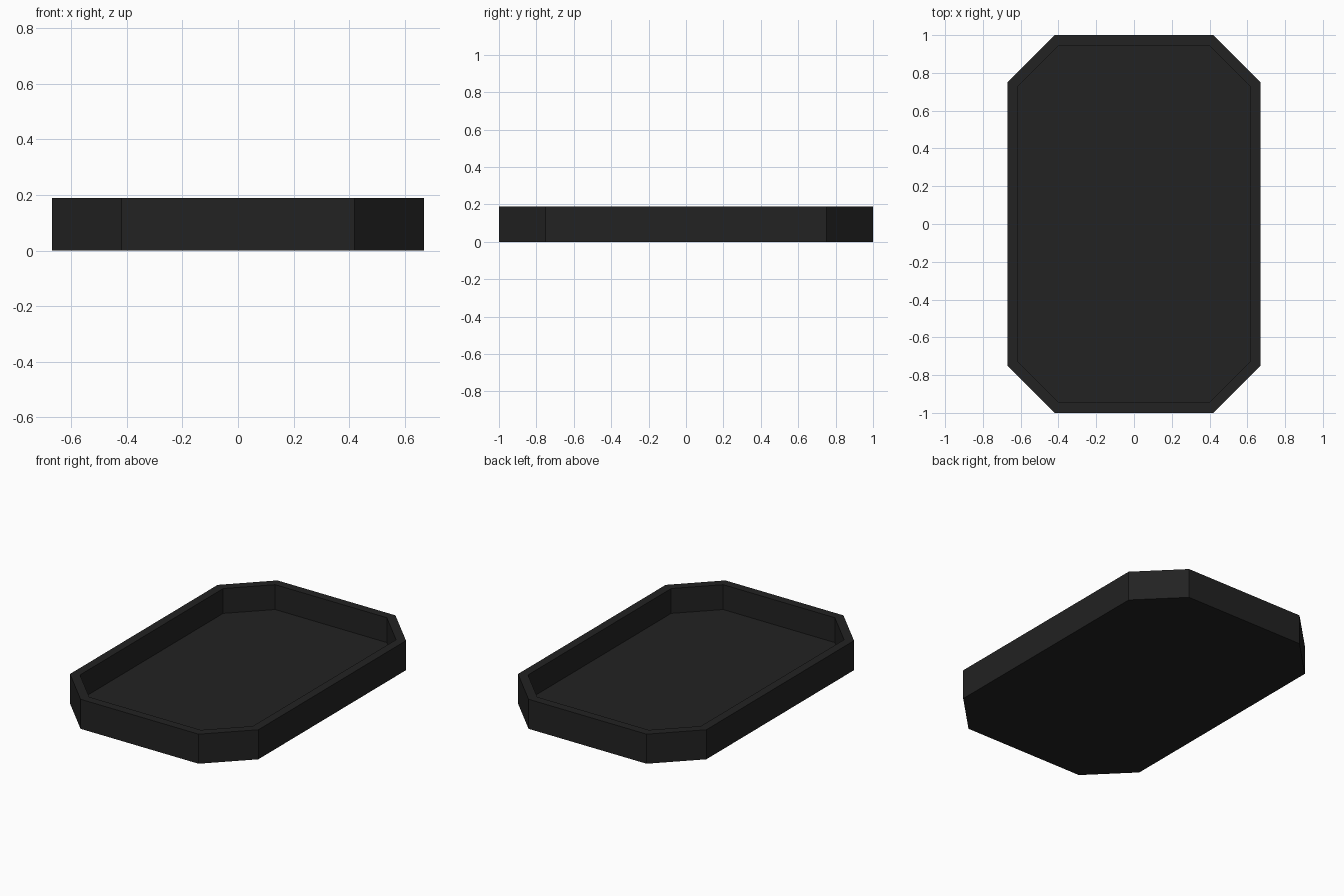
import bpy
import bmesh

if "Cube" in bpy.data.objects:
    bpy.data.objects.remove(bpy.data.objects["Cube"])

HALF_X, HALF_Y, CUT = 0.67, 1.0, 0.25   # outer outline and corner chamfer
HEIGHT, FLOOR, WALL = 0.19, 0.03, 0.055

charcoal = bpy.data.materials.new("charcoal")
charcoal.diffuse_color = (0.016, 0.016, 0.016, 1)
charcoal.use_nodes = True
charcoal.node_tree.nodes["Principled BSDF"].inputs["Base Color"].default_value = charcoal.diffuse_color


def octagon(inset):
    """Chamfered rectangle outline, offset inward by an even wall thickness."""
    x, y = HALF_X - inset, HALF_Y - inset
    c = CUT - inset * (2 - 2 ** 0.5)
    return [(x - c, -y), (x, c - y), (x, y - c), (x - c, y),
            (c - x, y), (-x, y - c), (-x, c - y), (c - x, -y)]


# Tray: outer wall, flat rim, inner wall and floor
bm = bmesh.new()
loops = [[bm.verts.new((x, y, z)) for x, y in octagon(inset)]
         for inset, z in ((0, 0), (0, HEIGHT), (WALL, HEIGHT), (WALL, FLOOR))]
for a, b in zip(loops, loops[1:]):
    for i in range(8):
        j = (i + 1) % 8
        bm.faces.new((a[i], a[j], b[j], b[i]))
bm.faces.new(loops[0][::-1])   # underside
bm.faces.new(loops[-1])        # floor
bmesh.ops.recalc_face_normals(bm, faces=bm.faces)

mesh = bpy.data.meshes.new("tray")
bm.to_mesh(mesh)
bm.free()
mesh.materials.append(charcoal)
bpy.context.collection.objects.link(bpy.data.objects.new("tray", mesh))
